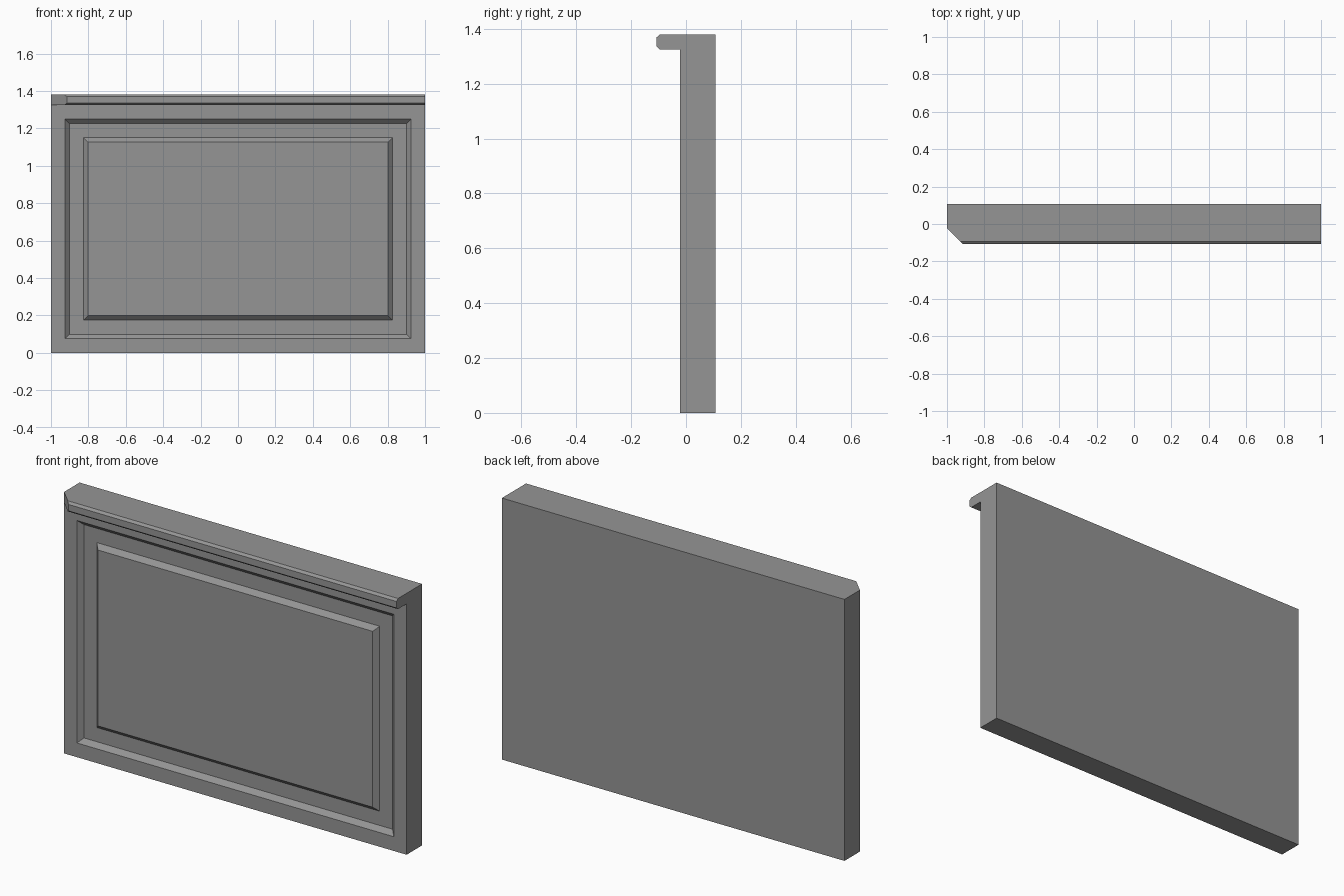
import bpy
import bmesh
from mathutils import Vector

cube = bpy.data.objects.get("Cube")
if cube:
    bpy.data.objects.remove(cube, do_unlink=True)

GREY = (0.3, 0.3, 0.3, 1.0)
mat = bpy.data.materials.new("plain grey")
mat.use_nodes = True
mat.diffuse_color = GREY
mat.node_tree.nodes["Principled BSDF"].inputs["Base Color"].default_value = GREY

HEIGHT, BACK, FACE, LIP = 1.38, 0.107, -0.022, -0.107
LEDGE_Z = 1.324           # underside of the ledge
BEVEL = 0.024             # width and depth of the groove slopes


def finish(bm, name):
    bmesh.ops.recalc_face_normals(bm, faces=bm.faces)
    mesh = bpy.data.meshes.new(name)
    bm.to_mesh(mesh)
    bm.free()
    mesh.materials.append(mat)
    obj = bpy.data.objects.new(name, mesh)
    bpy.context.scene.collection.objects.link(obj)
    return obj


# Panel: a slab, with a bevelled groove inset into its front face
bm = bmesh.new()
bmesh.ops.create_cube(bm, size=1)
for v in bm.verts:
    v.co = Vector((v.co.x * 2, BACK if v.co.y > 0 else FACE,
                   LEDGE_Z if v.co.z > 0 else 0))
bm.normal_update()
front = min(bm.faces, key=lambda f: f.calc_center_median().y)
for width, depth in ((0.075, 0), (BEVEL, -BEVEL), (0.075, 0), (BEVEL, BEVEL)):
    bmesh.ops.inset_region(bm, faces=[front], thickness=width, depth=depth,
                           use_even_offset=True)
    bm.normal_update()
finish(bm, "panel")

# Ledge: a chamfered profile run along the top, mitred at the right end
profile = [(BACK, LEDGE_Z), (BACK, HEIGHT),
           (LIP + 0.013, HEIGHT), (LIP, HEIGHT - 0.011),
           (LIP, LEDGE_Z + 0.011), (LIP + 0.013, LEDGE_Z)]
bm = bmesh.new()
section = bm.faces.new([bm.verts.new((-1, y, z)) for y, z in profile])
run = bmesh.ops.extrude_face_region(bm, geom=[section])
bmesh.ops.translate(bm, vec=(2, 0, 0),
                    verts=[g for g in run["geom"] if isinstance(g, bmesh.types.BMVert)])
cut = bmesh.ops.bisect_plane(bm, geom=bm.verts[:] + bm.edges[:] + bm.faces[:],
                             plane_co=(-1, FACE, 0), plane_no=(-1, -1, 0),
                             clear_outer=True)
bmesh.ops.holes_fill(bm, edges=[e for e in bm.edges if e.is_boundary], sides=0)
finish(bm, "ledge")
